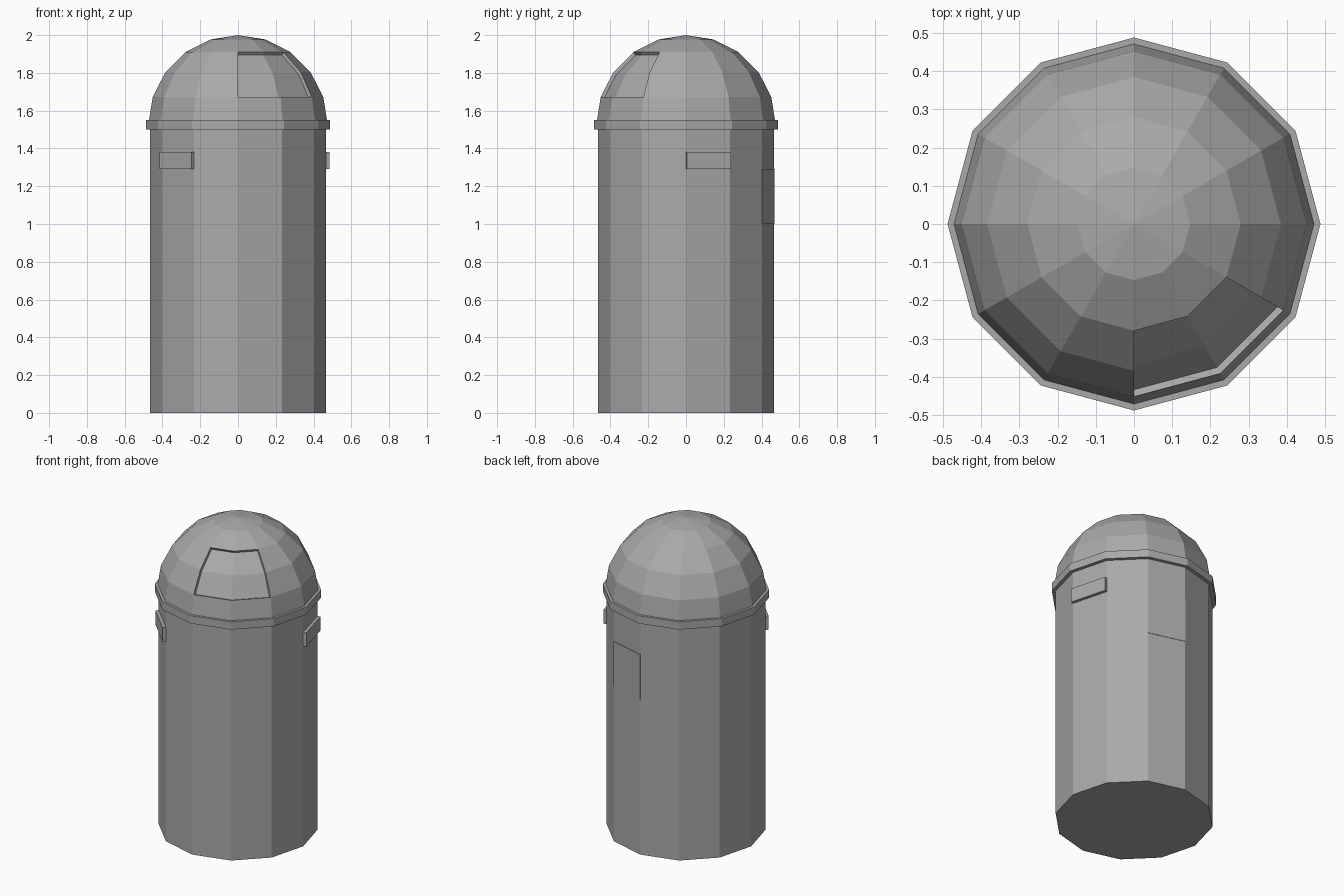
import bpy, bmesh, math
from mathutils import Vector

SIDES = 12
BODY_R = 0.465
DOME_R = 0.475
DOME_Z = 2.0 - DOME_R

if "Cube" in bpy.data.objects:
    bpy.data.objects.remove(bpy.data.objects["Cube"], do_unlink=True)

# Single grey paint
grey = bpy.data.materials.new("plain_grey")
grey.use_nodes = True
colour = (0.4, 0.4, 0.4, 1)
grey.diffuse_color = colour
grey.node_tree.nodes["Principled BSDF"].inputs["Base Color"].default_value = colour


def finish(name, bm, recalc=True):
    if recalc:
        bmesh.ops.recalc_face_normals(bm, faces=bm.faces)
    mesh = bpy.data.meshes.new(name)
    bm.to_mesh(mesh)
    bm.free()
    mesh.materials.append(grey)
    obj = bpy.data.objects.new(name, mesh)
    bpy.context.collection.objects.link(obj)
    return obj


def drum(name, radius, z0, z1):
    bm = bmesh.new()
    bmesh.ops.create_cone(bm, cap_ends=True, segments=SIDES, radius1=radius,
                          radius2=radius, depth=z1 - z0)
    bmesh.ops.translate(bm, verts=bm.verts, vec=(0, 0, (z0 + z1) / 2))
    return finish(name, bm)


def wall_plate(name, start_deg, z0, z1, thickness):
    """Plate covering one facet of the body, raised along its normal."""
    a, b = math.radians(start_deg), math.radians(start_deg + 360 / SIDES)
    mid = (a + b) / 2
    out = Vector((math.cos(mid), math.sin(mid), 0)) * thickness
    bm = bmesh.new()
    corners = [Vector((BODY_R * math.cos(t), BODY_R * math.sin(t), z))
               for t, z in ((a, z0), (b, z0), (b, z1), (a, z1))]
    inner = [bm.verts.new(c) for c in corners]
    outer = [bm.verts.new(c + out) for c in corners]
    bm.faces.new(inner[::-1])
    bm.faces.new(outer)
    for i in range(4):
        j = (i + 1) % 4
        bm.faces.new((inner[i], inner[j], outer[j], outer[i]))
    return finish(name, bm)


# Body and collar
drum("body", BODY_R, 0, 1.52)
drum("collar", 0.488, 1.5, 1.55)

# Dome: upper half of a coarse sphere
bm = bmesh.new()
bmesh.ops.create_uvsphere(bm, u_segments=SIDES, v_segments=10, radius=DOME_R)
bmesh.ops.delete(bm, geom=[v for v in bm.verts if v.co.z < -0.01], context='VERTS')


# Sunken window: two facets wide, two rings high
def in_window(face):
    c = face.calc_center_median()
    azimuth = math.degrees(math.atan2(c.y, c.x))
    elevation = math.degrees(math.asin(c.z / c.length))
    return -90 < azimuth < -30 and 18 < elevation < 54


window = [f for f in bm.faces if in_window(f)]
result = bmesh.ops.extrude_face_region(bm, geom=window)
for v in result["geom"]:
    if isinstance(v, bmesh.types.BMVert):
        v.co *= 0.96
old = [f for f in window if f.is_valid]
if old:
    bmesh.ops.delete(bm, geom=old, context='FACES')
bmesh.ops.translate(bm, verts=bm.verts, vec=(0, 0, DOME_Z))
finish("dome", bm)

# Side boxes and rear hatch
wall_plate("side_box_left", 0, 1.29, 1.38, 0.02)
wall_plate("side_box_right", -150, 1.29, 1.38, 0.02)
wall_plate("rear_hatch", 60, 1.0, 1.29, 0.003)
